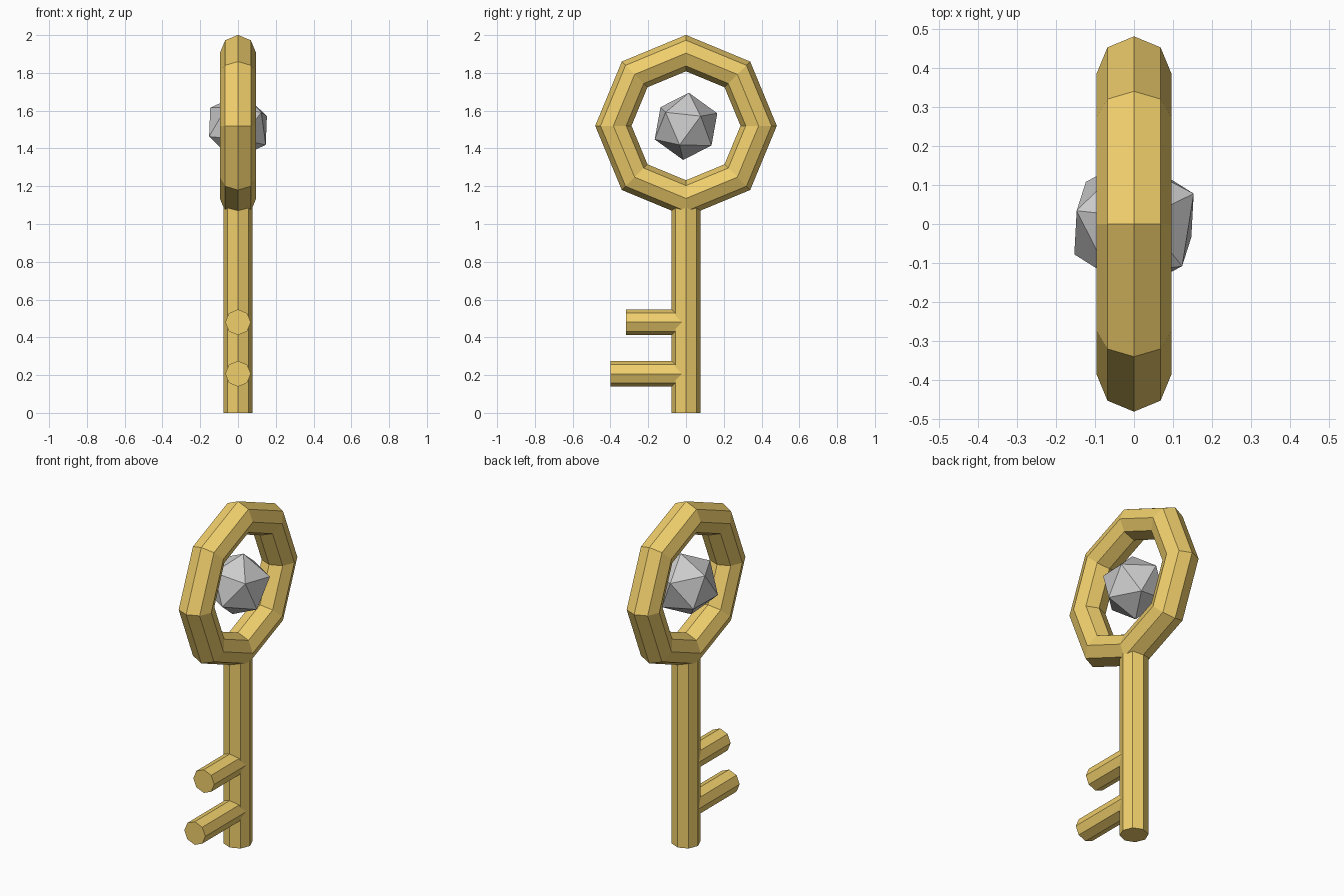
import bpy
from math import radians, cos, sin
from mathutils import Matrix, Vector

if "Cube" in bpy.data.objects:
    bpy.data.objects.remove(bpy.data.objects["Cube"])

gold = bpy.data.materials.new("gold")
gold.diffuse_color = (0.87, 0.62, 0.15, 1)
gold.use_nodes = True
gold.node_tree.nodes["Principled BSDF"].inputs["Base Color"].default_value = gold.diffuse_color

RING_Z = 1.52


def finish(name, mat=None):
    obj = bpy.context.object
    obj.name = name
    if mat:
        obj.data.materials.append(mat)
    return obj


def rod(name, start, end, radius):
    """Eight-sided rod between two points."""
    a, b = Vector(start), Vector(end)
    rot = (radians(90), 0, 0) if abs(b.y - a.y) > 0.01 else (0, 0, 0)
    bpy.ops.mesh.primitive_cylinder_add(vertices=8, radius=radius, depth=(b - a).length,
                                        location=(a + b) / 2, rotation=rot)
    return finish(name, gold)


# Octagonal ring handle, facing sideways
bpy.ops.mesh.primitive_torus_add(major_segments=8, minor_segments=8,
                                 major_radius=0.3846, minor_radius=0.0962,
                                 location=(0, 0, RING_Z), rotation=(0, radians(90), 0))
finish("ring_handle", gold)

# Shaft and the two teeth
rod("shaft", (0, 0, 0), (0, 0, 1.15), 0.077)
for name, z, reach in (("lower_tooth", 0.207, 0.40), ("upper_tooth", 0.48, 0.317)):
    rod(name, (0, 0, z), (0, -reach, z), 0.068)


def frame(normal, toward):
    """Orthonormal basis from a face normal and the direction of one corner."""
    n = normal.normalized()
    u = (toward - n * toward.dot(n)).normalized()
    return Matrix((n, u, n.cross(u))).transposed()


# Floating gem: an icosahedron with one face turned almost to +x
bpy.ops.mesh.primitive_ico_sphere_add(subdivisions=1, radius=0.18, location=(0, 0, 1.517))
gem = finish("gem")
face = gem.data.polygons[0]
corner = gem.data.vertices[face.vertices[0]].co
ang = radians(23.2)
source = frame(face.center, corner)
target = frame(Vector((0.986, -0.15, 0.07)), Vector((0, cos(ang), sin(ang))))
gem.data.transform((target @ source.transposed()).to_4x4())
